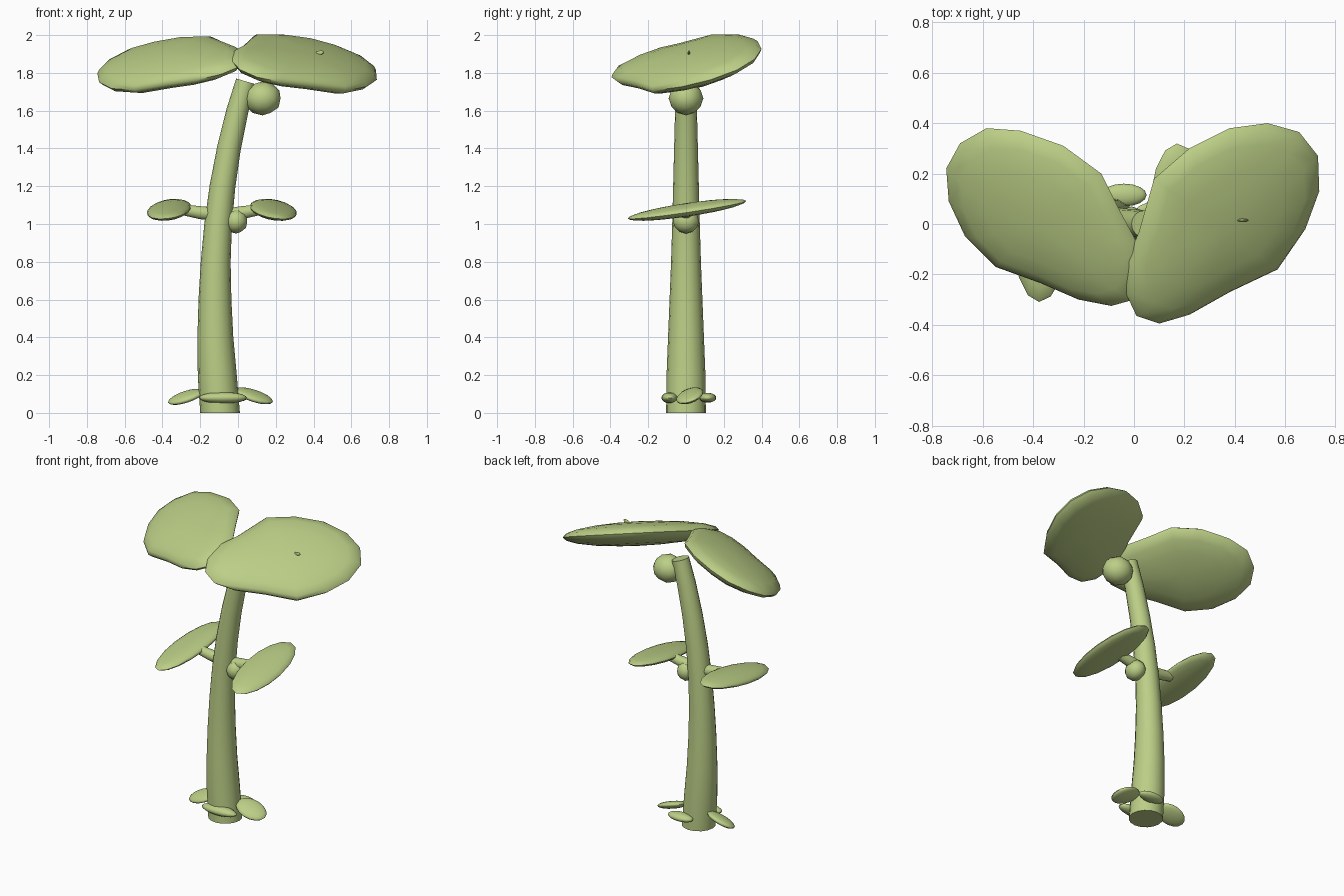
import bpy, bmesh, math
from mathutils import Vector, Matrix, Euler

if "Cube" in bpy.data.objects:
    bpy.data.objects.remove(bpy.data.objects["Cube"])

green = bpy.data.materials.new("leaf_green")
green.diffuse_color = (0.50, 0.62, 0.24, 1)
green.use_nodes = True
green.node_tree.nodes["Principled BSDF"].inputs["Base Color"].default_value = green.diffuse_color


def finish(name, bm, angle=60):
    bmesh.ops.recalc_face_normals(bm, faces=bm.faces)
    me = bpy.data.meshes.new(name)
    bm.to_mesh(me)
    bm.free()
    ob = bpy.data.objects.new(name, me)
    bpy.context.collection.objects.link(ob)
    me.materials.append(green)
    bpy.ops.object.select_all(action='DESELECT')
    ob.select_set(True)
    bpy.context.view_layer.objects.active = ob
    bpy.ops.object.shade_smooth_by_angle(angle=math.radians(angle))
    return ob


def tube(name, path, sides=16):
    """Loft circles along (x, y, z, radius) points, capped at both ends."""
    bm = bmesh.new()
    pts = [Vector(p[:3]) for p in path]
    rings = []
    for i, p in enumerate(pts):
        d = (pts[min(i + 1, len(pts) - 1)] - pts[max(i - 1, 0)]).normalized()
        if i == 0 and d.z > 0.9:
            d = Vector((0, 0, 1))
        side = Vector((0, 1, 0))
        up = d.cross(side).normalized()
        rings.append([bm.verts.new(p + path[i][3] * (math.cos(a) * side + math.sin(a) * up))
                      for a in (2 * math.pi * k / sides for k in range(sides))])
    for a, b in zip(rings, rings[1:]):
        for k in range(sides):
            bm.faces.new((a[k], a[(k + 1) % sides], b[(k + 1) % sides], b[k]))
    bm.faces.new(rings[0])
    bm.faces.new(rings[-1])
    return finish(name, bm)


def pad(name, outline, center, slope, thick):
    """Lens-shaped leaf with a given plan outline lying on a sloped plane."""
    bm = bmesh.new()
    cx, cy, cz = center
    normal = Vector((-slope[0], -slope[1], 1)).normalized()

    def point(x, y, s, h):
        dx, dy = (x - cx) * s, (y - cy) * s
        return Vector((cx + dx, cy + dy, cz + slope[0] * dx + slope[1] * dy)) + normal * h

    n = len(outline)
    angles = [math.radians(a) for a in (-75, -55, -35, -17, 0, 17, 35, 55, 75)]
    rings = [[bm.verts.new(point(x, y, math.cos(t), thick * math.sin(t))) for x, y in outline]
             for t in angles]
    for a, b in zip(rings, rings[1:]):
        for k in range(n):
            bm.faces.new((a[k], a[(k + 1) % n], b[(k + 1) % n], b[k]))
    for ring, h in ((rings[0], -thick), (rings[-1], thick)):
        c = bm.verts.new(point(cx, cy, 0, h))
        for k in range(n):
            bm.faces.new((ring[k], ring[(k + 1) % n], c))
    return finish(name, bm)


def blob(name, loc, size, rot=(0, 0, 0), ico=False):
    bm = bmesh.new()
    if ico:
        bmesh.ops.create_icosphere(bm, subdivisions=2, radius=1)
    else:
        bmesh.ops.create_uvsphere(bm, u_segments=16, v_segments=10, radius=1)
    m = Matrix.LocRotScale(Vector(loc), Euler([math.radians(r) for r in rot]), Vector(size))
    bmesh.ops.transform(bm, matrix=m, verts=bm.verts)
    return finish(name, bm)


# Curved, tapering stem
tube("stem", [(-0.095, 0, 0, 0.105), (-0.11, 0, 0.2, 0.103), (-0.12, 0, 0.4, 0.095),
              (-0.122, 0, 0.6, 0.087), (-0.118, 0, 0.8, 0.079), (-0.105, 0, 1.0, 0.073),
              (-0.082, 0, 1.2, 0.068), (-0.048, 0, 1.4, 0.063), (-0.003, 0, 1.6, 0.058),
              (0.042, 0, 1.755, 0.054)])

# Buds on the stem
blob("top_bud", (0.13, 0, 1.665), (0.1, 0.092, 0.09), ico=True)
blob("middle_bud", (-0.01, 0, 1.015), (0.062, 0.07, 0.066), ico=True)

# Two large crown leaves
pad("crown_leaf_right",
    [(-0.03, -0.15), (-0.03, -0.28), (0.01, -0.365), (0.10, -0.395), (0.22, -0.36),
     (0.38, -0.27), (0.57, -0.18), (0.68, -0.02), (0.735, 0.13), (0.73, 0.27),
     (0.655, 0.365), (0.53, 0.40), (0.38, 0.38), (0.22, 0.30), (0.08, 0.18), (0.02, -0.03)],
    (0.35, 0.0, 1.84), (-0.32, 0.36), 0.075)
pad("crown_leaf_left",
    [(-0.745, 0.22), (-0.69, 0.32), (-0.585, 0.38), (-0.45, 0.37), (-0.28, 0.31),
     (-0.13, 0.20), (-0.06, 0.06), (0.01, -0.07), (0.03, -0.18), (0.0, -0.30),
     (-0.09, -0.325), (-0.22, -0.30), (-0.37, -0.235), (-0.55, -0.17), (-0.67, -0.05),
     (-0.735, 0.09)],
    (-0.36, 0.02, 1.84), (0.31, 0.38), 0.075)

# Tiny vein tip breaking through the right crown leaf
blob("vein_tip", (0.43, 0.015, 1.905), (0.025, 0.006, 0.012), (0, -15, 0))

# Middle leaves on short stalks
tube("leaf_stalk_left", [(-0.10, 0, 1.05, 0.036), (-0.20, 0, 1.06, 0.036), (-0.29, 0, 1.075, 0.03)], 10)
tube("leaf_stalk_right", [(-0.08, 0, 1.045, 0.036), (0.02, 0, 1.06, 0.036), (0.11, 0, 1.075, 0.03)], 10)
blob("middle_leaf_left", (-0.365, 0.005, 1.075), (0.118, 0.318, 0.033), (8.5, -6, -3))
blob("middle_leaf_right", (0.187, 0.005, 1.075), (0.125, 0.318, 0.033), (8.5, 6, 4))

# Small leaves around the foot
blob("foot_leaf_right", (0.085, 0.02, 0.09), (0.105, 0.075, 0.024), (18, 18, 0))
blob("foot_leaf_left", (-0.275, 0.02, 0.085), (0.1, 0.07, 0.024), (18, -18, 0))
blob("foot_leaf_front", (-0.08, -0.085, 0.08), (0.127, 0.045, 0.03))
blob("foot_leaf_back", (-0.04, 0.115, 0.08), (0.09, 0.045, 0.026))
